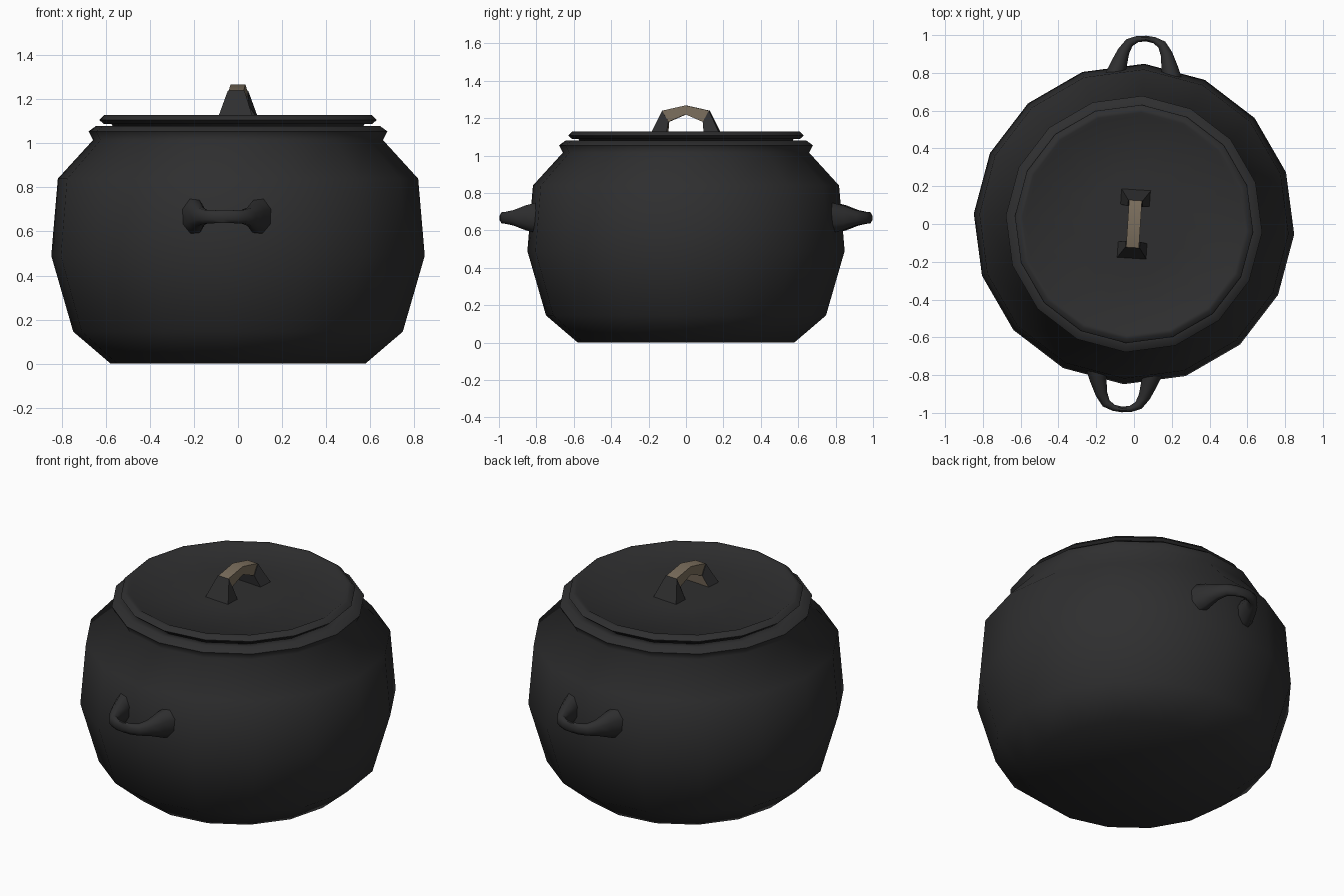
import bpy, bmesh, math
from mathutils import Vector, Matrix

if "Cube" in bpy.data.objects:
    bpy.data.objects.remove(bpy.data.objects["Cube"])

TURN = Matrix.Rotation(math.radians(-3.7), 4, 'Z')   # whole pot is slightly turned
SIDES = 16


def material(name, rgb):
    m = bpy.data.materials.new(name)
    m.diffuse_color = (*rgb, 1)
    m.use_nodes = True
    m.node_tree.nodes["Principled BSDF"].inputs["Base Color"].default_value = m.diffuse_color
    return m


iron = material("black iron", (0.028, 0.028, 0.029))
brass = material("dull brass", (0.20, 0.158, 0.11))


def finish(bm, name, mats, smooth_angle):
    bmesh.ops.recalc_face_normals(bm, faces=bm.faces)
    bm.transform(TURN)
    me = bpy.data.meshes.new(name)
    bm.to_mesh(me)
    bm.free()
    for m in mats:
        me.materials.append(m)
    ob = bpy.data.objects.new(name, me)
    bpy.context.collection.objects.link(ob)
    bpy.ops.object.select_all(action='DESELECT')
    ob.select_set(True)
    bpy.context.view_layer.objects.active = ob
    bpy.ops.object.shade_smooth_by_angle(angle=math.radians(smooth_angle))
    return ob


def bridge(bm, rings):
    n = len(rings[0])
    for a, b in zip(rings, rings[1:]):
        for i in range(n):
            j = (i + 1) % n
            bm.faces.new((a[i], a[j], b[j], b[i]))


def lathe(name, profile, smooth_angle):
    """Closed turned shape: both ends are fanned to the axis."""
    bm = bmesh.new()
    rings = [[bm.verts.new((r * math.cos(2 * math.pi * i / SIDES),
                            r * math.sin(2 * math.pi * i / SIDES), z))
              for i in range(SIDES)] for r, z in profile]
    bridge(bm, rings)
    for ring, z in ((rings[0], profile[0][1]), (rings[-1], profile[-1][1])):
        c = bm.verts.new((0, 0, z))
        for i in range(SIDES):
            bm.faces.new((ring[i], ring[(i + 1) % SIDES], c))
    return finish(bm, name, [iron], smooth_angle)


def loop_bar(stations, sides):
    """Bar swept through (centre, half axis u, half axis v) stations."""
    bm = bmesh.new()
    k = math.sqrt(2) if sides == 4 else 1.0
    rings = []
    for c, u, v in stations:
        ring = []
        for i in range(sides):
            a = 2 * math.pi * (i + 0.5) / sides
            ring.append(bm.verts.new(Vector(c) + Vector(u) * math.cos(a) * k
                                     + Vector(v) * math.sin(a) * k))
        rings.append(ring)
    bridge(bm, rings)
    bm.faces.new(rings[0])
    bm.faces.new(rings[-1])
    return bm


# Pot body with flared lip
lathe("pot_body", [(0.58, 0), (0.75, 0.145), (0.85, 0.49), (0.82, 0.84),
                   (0.66, 1.015), (0.68, 1.055), (0.645, 1.08),
                   (0.59, 1.075), (0.57, 1.03)], 70)

# Lid with a raised rim
lathe("lid", [(0.56, 1.05), (0.575, 1.088), (0.61, 1.088), (0.632, 1.107),
              (0.61, 1.128), (0.592, 1.128), (0.575, 1.118), (0.25, 1.122)], 70)

# Loop handles on front and back: (x, y, half width, half height) along half a loop
half = [(0.155, 0.76, 0.060, 0.095), (0.133, 0.845, 0.046, 0.072),
        (0.113, 0.91, 0.034, 0.045), (0.086, 0.957, 0.026, 0.034),
        (0.045, 0.978, 0.018, 0.032), (0.0, 0.984, 0.016, 0.030)]
path = half + [(-x, y, w, h) for x, y, w, h in reversed(half[:-1])]
for name, s in (("back_handle", 1), ("front_handle", -1)):
    stations = []
    for i, (x, y, w, h) in enumerate(path):
        p, q = path[max(i - 1, 0)], path[min(i + 1, len(path) - 1)]
        t = Vector((q[0] - p[0], q[1] - p[1], 0)).normalized()
        stations.append(((s * x, s * y, 0.667),
                         Vector((-t.y, t.x, 0)) * w * s, (0, 0, h)))
    finish(loop_bar(stations, 8), name, [iron], 60)


def bar_station(outer, inner, width):
    """Square section spanning outer and inner (y, z) points."""
    o, n = Vector((0, *outer)), Vector((0, *inner))
    return ((o + n) / 2, (o - n) / 2, (width, 0, 0))


# Lid handle: splayed iron feet
for name, s in (("lid_handle_back_foot", 1), ("lid_handle_front_foot", -1)):
    bm = loop_bar([bar_station((s * 0.185, 1.115), (s * 0.10, 1.115), 0.08),
                   bar_station((s * 0.125, 1.24), (s * 0.092, 1.18), 0.038)], 4)
    bm.normal_update()
    if s < 0:   # inner face of the front foot is brass
        max(bm.faces, key=lambda f: f.calc_center_median().y
            if abs(f.normal.y) > 0.7 else -9).material_index = 1
    finish(bm, name, [iron, brass], 30)

# Lid handle: brass grip
finish(loop_bar([bar_station((-0.125, 1.24), (-0.092, 1.18), 0.034),
                 bar_station((0, 1.268), (0, 1.22), 0.034),
                 bar_station((0.125, 1.24), (0.092, 1.18), 0.034)], 4),
       "lid_handle_grip", [brass], 30)
